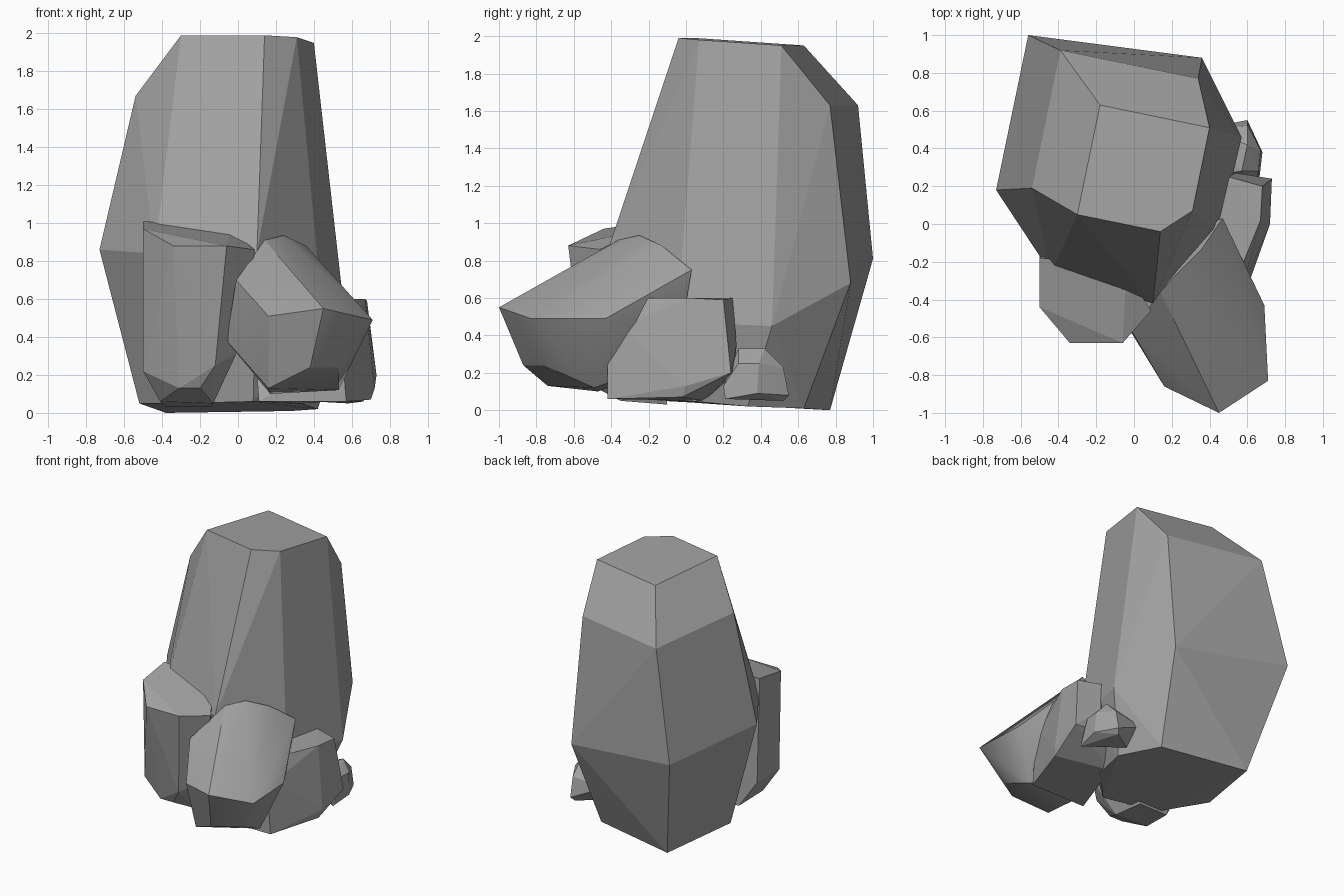
import bpy
import bmesh
import math

default_cube = bpy.data.objects.get("Cube")
if default_cube:
    bpy.data.objects.remove(default_cube, do_unlink=True)

# One stone colour
stone = bpy.data.materials.new("stone_grey")
stone.use_nodes = True
grey = (0.36, 0.36, 0.36, 1)
stone.diffuse_color = grey
for node in stone.node_tree.nodes:
    if node.type == "BSDF_PRINCIPLED":
        node.inputs["Base Color"].default_value = grey
        node.inputs["Roughness"].default_value = 0.9


def make_rock(name, *rings, smooth=False):
    """Wrap the corner rings of a rock in a faceted convex shell."""
    bm = bmesh.new()
    for ring in rings:
        for corner in ring:
            bm.verts.new(corner)
    result = bmesh.ops.convex_hull(bm, input=list(bm.verts))
    spare = {
        item
        for key in ("geom_interior", "geom_unused")
        for item in result[key]
        if isinstance(item, bmesh.types.BMVert)
    }
    bmesh.ops.delete(bm, geom=list(spare), context="VERTS")

    # Merge nearly coplanar triangles into clean broad facets
    bmesh.ops.dissolve_limit(
        bm, angle_limit=math.radians(4), verts=list(bm.verts), edges=list(bm.edges)
    )
    bmesh.ops.recalc_face_normals(bm, faces=list(bm.faces))

    mesh = bpy.data.meshes.new(name)
    bm.to_mesh(mesh)
    bm.free()
    mesh.materials.append(stone)
    rock = bpy.data.objects.new(name, mesh)
    bpy.context.collection.objects.link(rock)

    if smooth:
        bpy.ops.object.select_all(action="DESELECT")
        rock.select_set(True)
        bpy.context.view_layer.objects.active = rock
        bpy.ops.object.shade_smooth_by_angle(angle=math.radians(30))
    return rock


# Tall main boulder: crown, back shoulder, widest belt, tilted base
crown = [(-.3, .05, 1.99), (.14, -.04, 1.99), (.31, .07, 1.98),
         (.4, .51, 1.95), (-.18, .63, 1.95)]
shoulder = [(-.54, .19, 1.67), (-.39, .92, 1.63), (.34, .77, 1.63)]
belt = [(-.73, .18, .86), (-.56, 1, .81), (.36, .88, .68), (.57, .46, .45),
        (.45, -.05, .47), (.1, -.42, .85), (-.44, -.26, .84)]
base = [(-.52, .2, .05), (-.38, .77, 0), (.28, .63, .01), (.42, .33, .02),
        (.33, .02, .05), (.08, -.24, .06), (-.32, -.13, .05)]
make_rock("main_boulder", crown, shoulder, belt, base)

# Upright stone at the front
top = [(-.5, -.44, .97), (-.34, -.63, .88), (-.06, -.63, .88), (.09, -.46, .86),
       (-.5, -.18, 1.01), (-.26, -.2, .99), (-.04, -.25, .96)]
foot = [(-.5, -.42, .22), (-.5, -.15, .22), (-.12, -.55, .25), (-.01, -.45, .31),
        (-.31, -.5, .13), (-.2, -.5, .13), (-.41, -.35, .06), (-.13, -.35, .05),
        (-.38, -.1, .03), (-.14, -.1, .03)]
make_rock("upright_stone", top, foot)

# Slab leaning forward from the boulder
outer_cap = [(.45, -1, .55), (.16, -.86, .51), (-.01, -.57, .7), (.71, -.83, .49),
             (.38, -.87, .24), (.53, -.76, .24), (.16, -.74, .13)]
underside = [(.53, -.49, .12), (.17, -.47, .1), (-.06, -.5, .38), (.69, -.43, .49)]
ridge = [(.14, -.36, .91), (.24, -.25, .935), (.36, -.13, .88), (.47, .03, .75)]
buried_end = [(.1, -.1, .4), (.45, -.02, .45), (.3, -.1, .25)]
make_rock("leaning_slab", outer_cap, underside, ridge, buried_end, smooth=True)

# Squat block beside the slab
top = [(.68, .2, .59), (.67, .02, .6), (.58, -.2, .6), (.5, .25, .6), (.3, -.2, .6)]
front = [(.57, -.42, .06), (.55, -.42, .33), (.11, -.42, .06), (.57, -.35, .45),
         (.1, -.35, .2)]
foot = [(.73, .24, .2), (.72, 0, .13), (.7, -.02, .07), (.54, .27, .35),
        (.5, .26, .2), (.3, .1, .05)]
make_rock("side_block", top, front, foot)

# Small pebble tucked behind the block
top = [(.57, .28, .33), (.6, .42, .33), (.66, .28, .25), (.67, .39, .25), (.6, .52, .23)]
foot = [(.66, .21, .06), (.68, .38, .09), (.6, .55, .08), (.58, .52, .05), (.64, .2, .13)]
buried_side = [(.35, .25, .2), (.35, .5, .2), (.4, .4, .06)]
make_rock("small_pebble", top, foot, buried_side)
